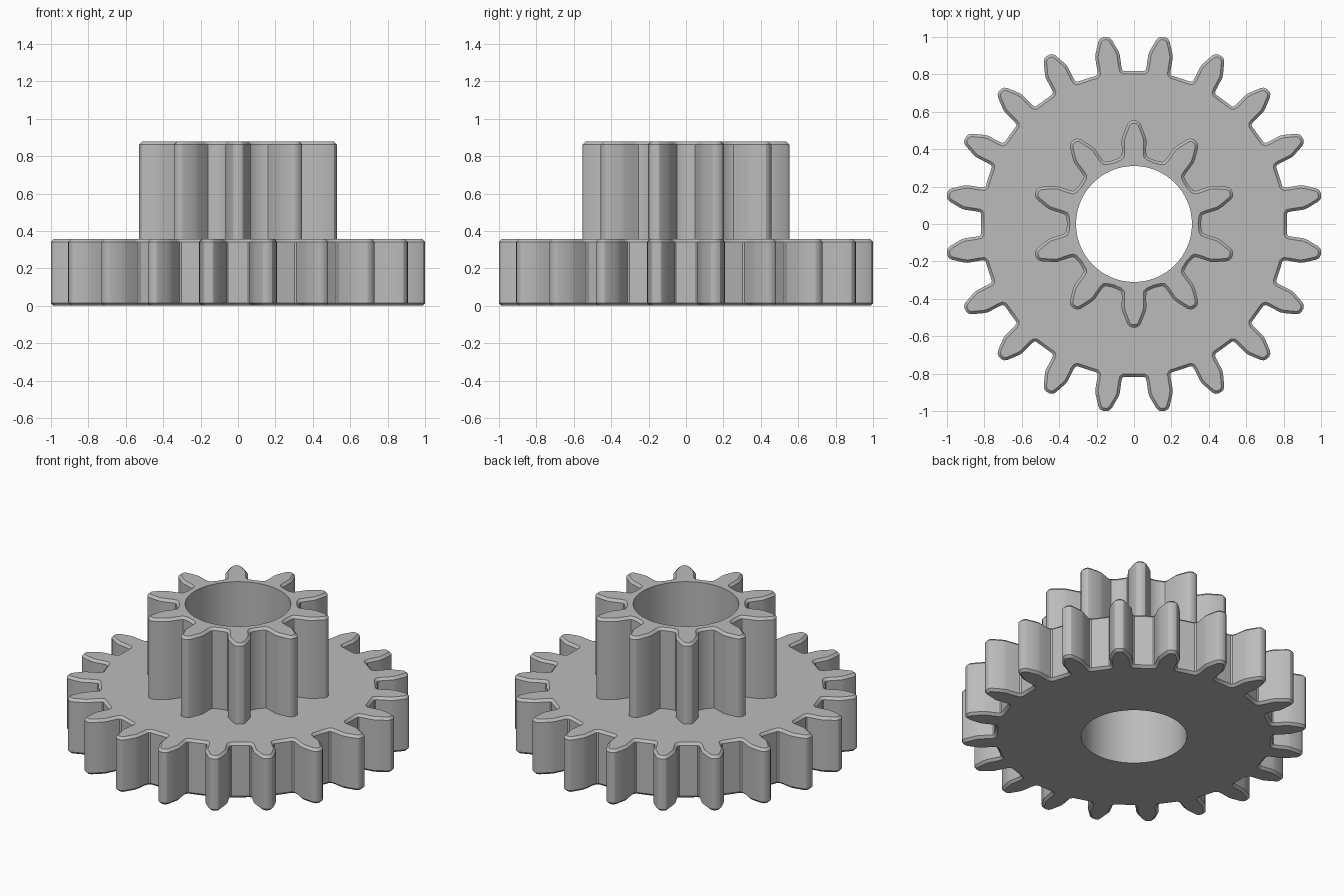
import bpy, bmesh
from math import cos, sin, pi, tau
from mathutils import Vector

cube = bpy.data.objects.get("Cube")
if cube:
    bpy.data.objects.remove(cube)

LOW, MID, HIGH = 0.0, 0.357, 0.877   # heights of the two gear steps
BORE, CHAMFER = 0.31, 0.015

# Half a tooth: (height above the root circle, half width)
HALF_TOOTH = [(-0.002, 0.075), (0.006, 0.067), (0.025, 0.065), (0.092, 0.066),
              (0.115, 0.060), (0.175, 0.036), (0.189, 0.025), (0.195, 0.010)]


def gear_outline(teeth, root, phase):
    """Counter-clockwise outline with a root point between teeth."""
    points = []
    tooth = [(h, -w) for h, w in HALF_TOOTH] + HALF_TOOTH[::-1]
    for i in range(teeth):
        a = phase + tau * i / teeth
        out, side = Vector((cos(a), sin(a))), Vector((-sin(a), cos(a)))
        points += [out * (root + h) + side * w for h, w in tooth]
        gap = a + pi / teeth
        points.append(Vector((cos(gap), sin(gap))) * root)
    return points


def inset(points, d):
    """Move an outline inwards by d with mitred corners."""
    result = []
    for i, p in enumerate(points):
        e1 = (p - points[i - 1]).normalized()
        e2 = (points[(i + 1) % len(points)] - p).normalized()
        n1, n2 = Vector((-e1.y, e1.x)), Vector((-e2.y, e2.x))
        result.append(p + (n1 + n2) * d / (1 + n1.dot(n2)))
    return result


bm = bmesh.new()


def loop(points, z):
    return [bm.verts.new((p.x, p.y, z)) for p in points]


def wall(*loops):
    for low, high in zip(loops, loops[1:]):
        n = len(low)
        for i in range(n):
            j = (i + 1) % n
            bm.faces.new((low[i], low[j], high[j], high[i]))


def cap(outer, inner):
    """Flat face between an outline and the hole inside it."""
    edges = []
    for ring in (outer, inner):
        for i, v in enumerate(ring):
            e = bm.edges.get((ring[i - 1], v))
            edges.append(e or bm.edges.new((ring[i - 1], v)))
    bmesh.ops.triangle_fill(bm, use_beauty=True, edges=edges)


# Large gear rim, chamfered at both ends
big = gear_outline(20, 0.817, pi / 20)
big_in = inset(big, CHAMFER)
big_loops = [loop(big_in, LOW), loop(big, LOW + CHAMFER),
             loop(big, MID - CHAMFER), loop(big_in, MID)]
wall(*big_loops)

# Small gear rim, chamfered at the top
small = gear_outline(10, 0.358, pi / 2)
small_loops = [loop(small, MID), loop(small, HIGH - CHAMFER),
               loop(inset(small, CHAMFER), HIGH)]
wall(*small_loops)

# Through bore
circle = [Vector((cos(tau * i / 64), sin(tau * i / 64))) * BORE for i in range(64)]
bore_low, bore_high = loop(circle, LOW), loop(circle, HIGH)
wall(bore_high, bore_low)

# Bottom face, step between the gears, top face
cap(big_loops[0], bore_low)
cap(big_loops[-1], small_loops[0])
cap(small_loops[-1], bore_high)
bmesh.ops.recalc_face_normals(bm, faces=bm.faces)

mesh = bpy.data.meshes.new("double_gear")
bm.to_mesh(mesh)
bm.free()

# Plain grey material
grey = bpy.data.materials.new("grey")
grey.use_nodes = True
colour = (0.5, 0.5, 0.5, 1)
grey.diffuse_color = colour
grey.node_tree.nodes["Principled BSDF"].inputs["Base Color"].default_value = colour
mesh.materials.append(grey)

gear = bpy.data.objects.new("double_gear", mesh)
bpy.context.collection.objects.link(gear)
bpy.context.view_layer.objects.active = gear
gear.select_set(True)
bpy.ops.object.shade_smooth_by_angle(angle=pi / 6)
